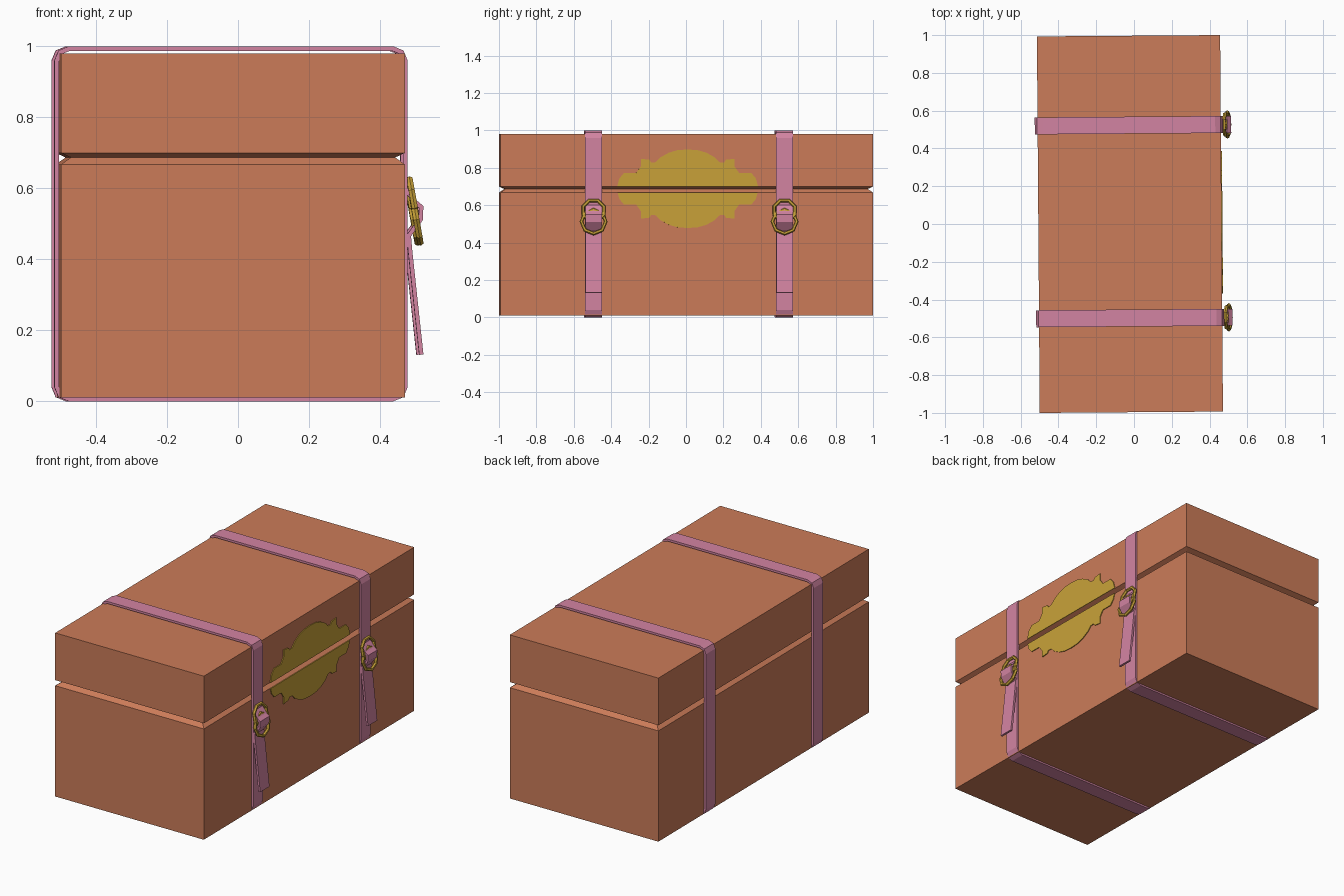
import bpy, bmesh, math
from mathutils import Matrix, Vector

if "Cube" in bpy.data.objects:
    bpy.data.objects.remove(bpy.data.objects["Cube"])

# whole chest sits with a tiny turn about z
PLACE = Matrix.Translation((-0.0215, 0, 0)) @ Matrix.Rotation(0.0075, 4, 'Z')


def material(name, rgb):
    m = bpy.data.materials.new(name)
    m.diffuse_color = (*rgb, 1)
    m.use_nodes = True
    m.node_tree.nodes["Principled BSDF"].inputs["Base Color"].default_value = m.diffuse_color
    return m


LEATHER = material("tan_leather", (0.60, 0.20, 0.10))
PINK = material("pink_strap", (0.65, 0.23, 0.36))
GOLD = material("gold", (0.58, 0.36, 0.04))


def finish(name, bm, mat):
    bmesh.ops.recalc_face_normals(bm, faces=bm.faces)
    bm.transform(PLACE)
    me = bpy.data.meshes.new(name)
    bm.to_mesh(me)
    bm.free()
    me.materials.append(mat)
    ob = bpy.data.objects.new(name, me)
    bpy.context.collection.objects.link(ob)
    return ob


def bridge(bm, a, b):
    for i in range(len(a)):
        k = (i + 1) % len(a)
        bm.faces.new((a[i], a[k], b[k], b[i]))


def stacked_box(name, levels):
    """Rectangles at (z, inset), joined bottom to top."""
    bm = bmesh.new()
    rings = []
    for z, d in levels:
        hx, hy = 0.485 - d, 0.9965 - d
        rings.append([bm.verts.new((sx * hx, sy * hy, z))
                      for sx, sy in ((-1, -1), (1, -1), (1, 1), (-1, 1))])
    for a, b in zip(rings, rings[1:]):
        bridge(bm, a, b)
    bm.faces.new(rings[0])
    bm.faces.new(rings[-1])
    finish(name, bm, LEATHER)


def strap(name, path, y, width, thick, closed):
    """Flat band following an x-z path; thickness grows to the right of travel."""
    bm = bmesh.new()
    n = len(path)
    pts = [Vector(p) for p in path]
    rings = []
    for i, p in enumerate(pts):
        a = pts[i - 1] if closed or i else p
        b = pts[(i + 1) % n] if closed or i < n - 1 else p
        d1 = (p - a).normalized() if p != a else (b - p).normalized()
        d2 = (b - p).normalized() if p != b else d1
        t = (d1 + d2).normalized()
        nrm = Vector((-t.y, t.x)) / max(0.5, t.dot(d1))
        q = p + nrm * thick
        h = width / 2
        rings.append([bm.verts.new(v) for v in (
            (p.x, y - h, p.y), (p.x, y + h, p.y), (q.x, y + h, q.y), (q.x, y - h, q.y))])
    for i in range(n if closed else n - 1):
        bridge(bm, rings[i], rings[(i + 1) % n])
    if not closed:
        bm.faces.new(rings[0])
        bm.faces.new(rings[-1])
    finish(name, bm, PINK)


def ring(name, centre, radius, tube, tilt, turn):
    """Octagonal buckle ring facing +x."""
    bm = bmesh.new()
    loops = []
    rot = Matrix.Translation(centre) @ Matrix.Rotation(tilt, 4, 'Y')
    for i in range(8):
        a = math.tau * i / 8 + turn
        loop = []
        for j in range(6):
            b = math.tau * j / 6
            r = radius + tube * math.cos(b)
            loop.append(bm.verts.new(rot @ Vector(
                (tube * math.sin(b), r * math.cos(a), r * math.sin(a)))))
        loops.append(loop)
    for i in range(8):
        bridge(bm, loops[i], loops[(i + 1) % 8])
    finish(name, bm, GOLD)


def plate(name, keep_above):
    """Half of the scalloped lock plate, cut at the lid groove."""
    q = [(0, .21), (.055, .206), (.1, .193), (.145, .168), (.17, .142), (.195, .140),
         (.205, .155), (.25, .16), (.25, .12), (.275, .085), (.34, .085), (.365, .055), (.38, 0)]
    half = q + [(y, -z) for y, z in q[-2::-1]]
    outline = half + [(-y, z) for y, z in half[-2:0:-1]]
    bm = bmesh.new()
    f = bm.faces.new([bm.verts.new((0.484, 0.005 + y, 0.688 + z)) for y, z in outline])
    z = 0.70 if keep_above else 0.667
    bmesh.ops.bisect_plane(bm, geom=bm.verts[:] + bm.edges[:] + bm.faces[:],
                           plane_co=(0, 0, z), plane_no=(0, 0, 1),
                           clear_inner=keep_above, clear_outer=not keep_above)
    ext = bmesh.ops.extrude_face_region(bm, geom=bm.faces[:], use_keep_orig=True)
    verts = [v for v in ext["geom"] if isinstance(v, bmesh.types.BMVert)]
    bmesh.ops.translate(bm, verts=verts, vec=(0.006, 0, 0))
    finish(name, bm, GOLD)


# chest body and lid with a V groove between them
stacked_box("chest_base", [(0.01, 0), (0.667, 0), (0.687, 0.028)])
stacked_box("chest_lid", [(0.687, 0.028), (0.70, 0), (0.98, 0)])

# lock plate halves
plate("lock_plate_upper", True)
plate("lock_plate_lower", False)

# strap loop outline with softened corners, counter-clockwise
x0, x1 = -0.50, 0.4955
LOOP = []
for cx, cz, start in ((x1 - .04, .04, -90), (x1 - .04, .96, 0),
                      (x0 + .04, .96, 90), (x0 + .04, .04, 180)):
    for k in range(3):
        a = math.radians(start + 45 * k)
        LOOP.append((cx + .04 * math.cos(a), cz + .04 * math.sin(a)))

# strap end: out through the rings, back in, then hanging down
TAIL = [(.488, .61), (.522, .565), (.540, .550), (.538, .51), (.505, .465),
        (.509, .42), (.540, .132)]

for side, y in (("front", -0.498), ("back", 0.523)):
    strap(side + "_strap", LOOP, y, 0.09, 0.013, True)
    strap(side + "_strap_tail", TAIL, y, 0.088, -0.012, False)
    ring(side + "_upper_ring", (.511, y, .570), .060, .010, math.radians(-10), math.pi / 8)
    ring(side + "_lower_ring", (.520, y, .512), .065, .010, math.radians(-10), 0)
